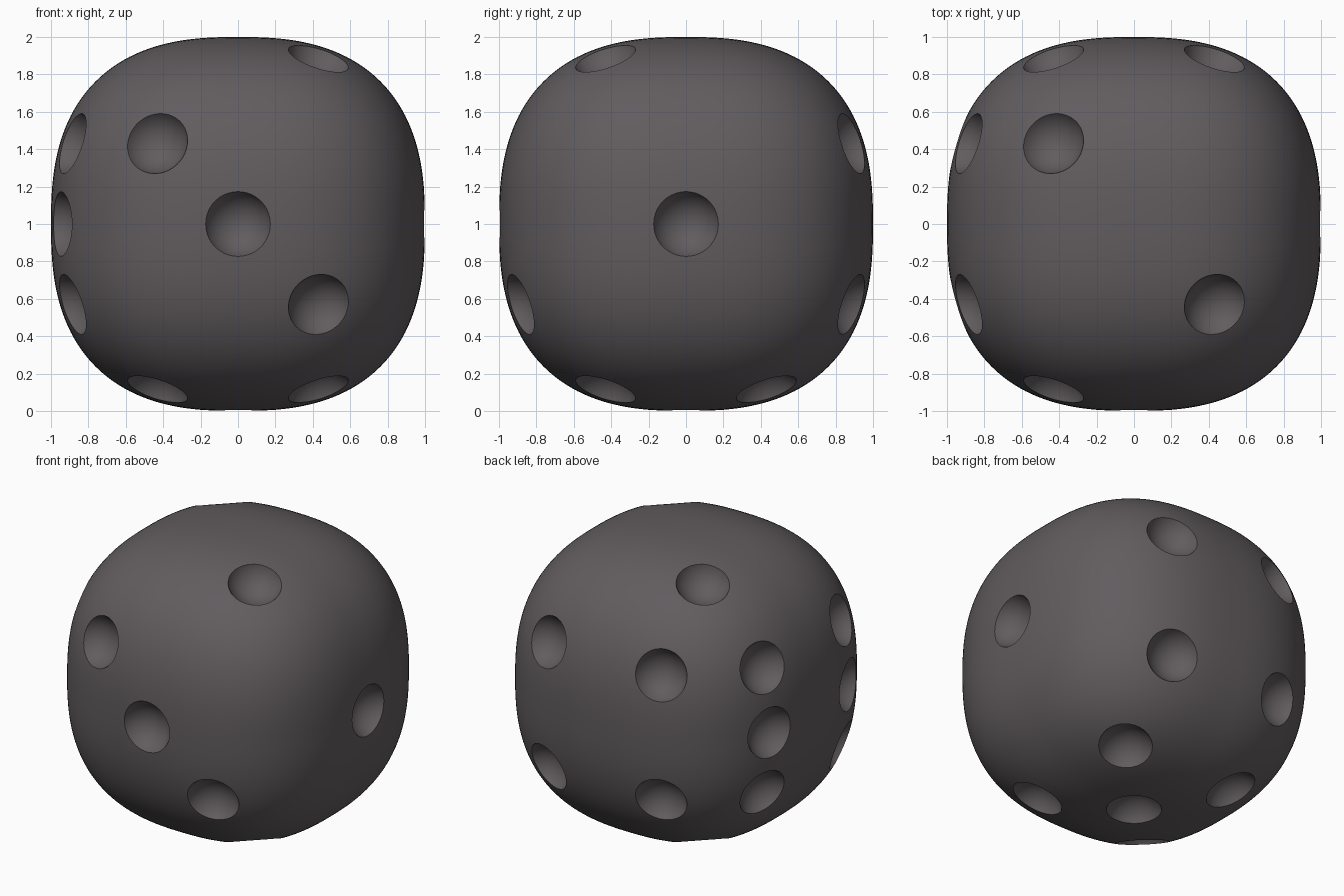
import bpy, bmesh, math
from mathutils import Vector

cube = bpy.data.objects.get("Cube")
if cube:
    bpy.data.objects.remove(cube, do_unlink=True)

N = 2.55          # roundness exponent of the body
S = 0.435         # pip spacing from the face centre
PIP_R = 0.185     # pip sphere radius
PIP_OUT = 0.06    # how far the pip sphere centre sits above the surface


def new_object(name, bm):
    mesh = bpy.data.meshes.new(name)
    bm.to_mesh(mesh)
    bm.free()
    ob = bpy.data.objects.new(name, mesh)
    bpy.context.collection.objects.link(ob)
    return ob


# Charcoal material
mat = bpy.data.materials.new("charcoal grey")
mat.use_nodes = True
colour = (0.120, 0.108, 0.114, 1.0)
mat.diffuse_color = colour
mat.node_tree.nodes["Principled BSDF"].inputs["Base Color"].default_value = colour

# Rounded body: gridded cube pulled onto a superellipsoid
bm = bmesh.new()
bmesh.ops.create_cube(bm, size=2)
bmesh.ops.subdivide_edges(bm, edges=bm.edges[:], cuts=39, use_grid_fill=True)
for v in bm.verts:
    v.co /= sum(abs(c) ** N for c in v.co) ** (1 / N)
    v.co.z += 1
body = new_object("die_body", bm)
body.data.materials.append(mat)

# Pips per face: outward axis, two in-plane axes, pip positions
X, Y, Z = Vector((1, 0, 0)), Vector((0, 1, 0)), Vector((0, 0, 1))
corners = [(a, b) for a in (-1, 1) for b in (-1, 1)]
faces = [
    (X, Y, Z, [(0, 0)]),
    (Z, X, Y, [(-1, 1), (1, -1)]),
    (-Y, X, Z, [(-1, 1), (0, 0), (1, -1)]),
    (Y, X, Z, corners),
    (-Z, X, Y, corners + [(0, 0)]),
    (-X, Y, Z, corners + [(-1, 0), (1, 0)]),
]

# Pip cutters: spheres set along the surface normal
bm = bmesh.new()
for out, u, v, pips in faces:
    for a, b in pips:
        a, b = a * S, b * S
        h = (1 - abs(a) ** N - abs(b) ** N) ** (1 / N)
        p = out * h + u * a + v * b
        normal = Vector([math.copysign(abs(c) ** (N - 1), c) for c in p]).normalized()
        ball = bmesh.ops.create_icosphere(bm, subdivisions=4, radius=PIP_R)
        bmesh.ops.translate(bm, verts=ball["verts"], vec=p + normal * PIP_OUT + Z)
cutter = new_object("pip_cutter", bm)
cutter.data.materials.append(mat)
cutter.hide_render = True

# Carve the pips, then discard the cutter
bpy.ops.object.select_all(action='DESELECT')
bpy.context.view_layer.objects.active = body
body.select_set(True)
mod = body.modifiers.new("pips", 'BOOLEAN')
mod.operation = 'DIFFERENCE'
mod.solver = 'EXACT'
mod.object = cutter
bpy.ops.object.modifier_apply(modifier=mod.name)
bpy.data.objects.remove(cutter, do_unlink=True)

# Smooth surface with crisp pip rims
bpy.ops.object.shade_smooth_by_angle(angle=math.radians(32))
